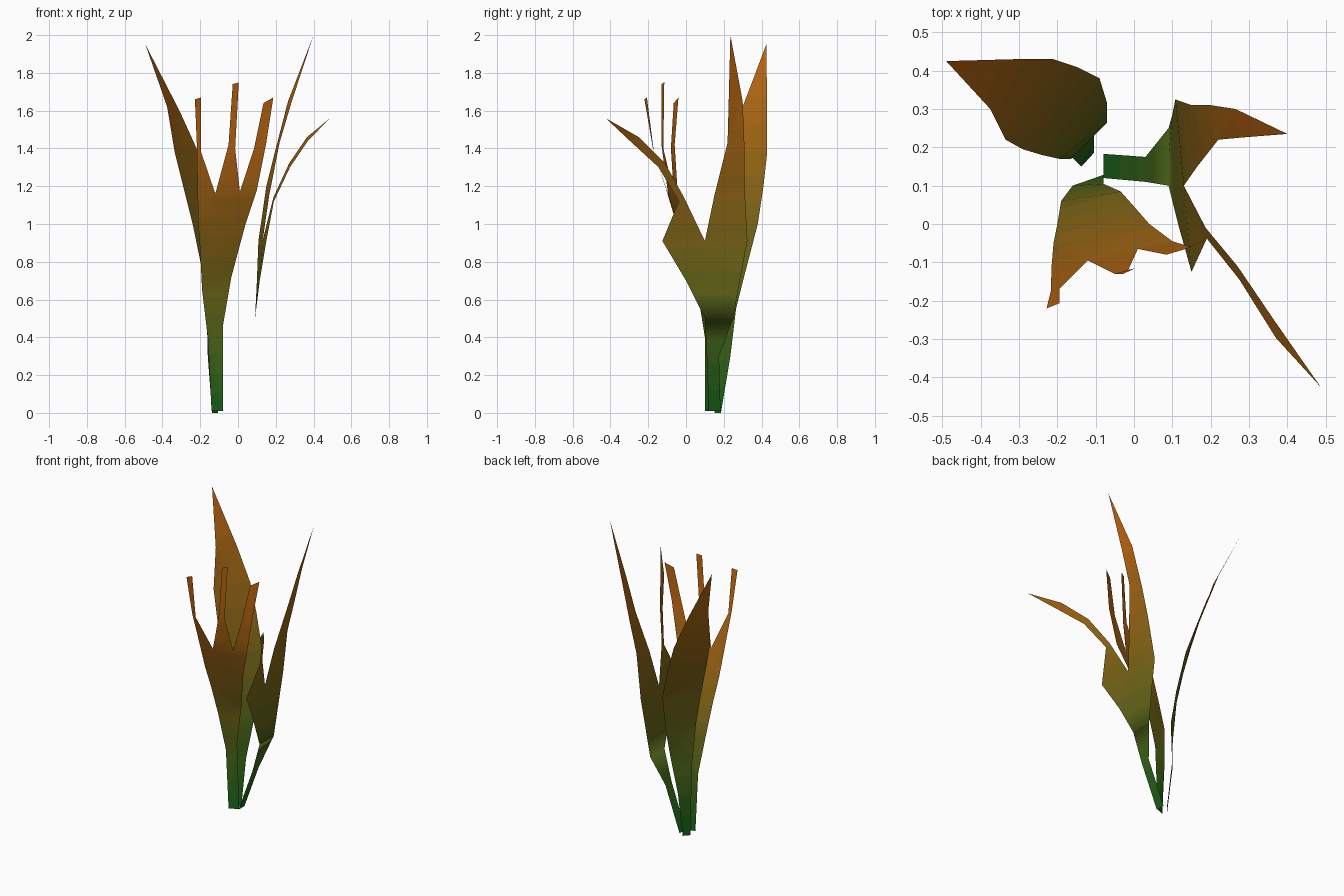
import bpy, bmesh
from mathutils import Vector

if "Cube" in bpy.data.objects:
    bpy.data.objects.remove(bpy.data.objects["Cube"])

BANDS = 14
LOW, HIGH = (0.008, 0.13, 0.010), (0.50, 0.125, 0.005)

# Green-to-orange ramp shared by all leaves
ramp = []
for i in range(BANDS):
    t = (i + 0.5) / BANDS
    m = bpy.data.materials.new(f"leaf_tone_{i}")
    m.diffuse_color = (*[a + (b - a) * t ** 1.5 for a, b in zip(LOW, HIGH)], 1)
    m.use_nodes = True
    m.node_tree.nodes["Principled BSDF"].inputs["Base Color"].default_value = m.diffuse_color
    ramp.append(m)


def ribbon(bm, left, right):
    """Strip of blade between two edges; equal end points close to a tip."""
    for i in range(len(left) - 1):
        pts = [left[i], right[i], right[i + 1]]
        if left[i + 1] != right[i + 1]:
            pts.append(left[i + 1])
        bm.faces.new([bm.verts.new(p) for p in pts])


def leaf(name, strips, top, extra=None):
    """Join strips into one sheet, slice it into height bands and colour them."""
    bm = bmesh.new()
    for left, right in strips:
        ribbon(bm, left, right)
    if extra:
        bm.faces.new([bm.verts.new(p) for p in extra])
    bmesh.ops.remove_doubles(bm, verts=bm.verts, dist=0.001)
    bmesh.ops.triangulate(bm, faces=bm.faces)
    for i in range(1, BANDS):
        bmesh.ops.bisect_plane(bm, geom=bm.verts[:] + bm.edges[:] + bm.faces[:],
                               plane_co=Vector((0, 0, top * i / BANDS)),
                               plane_no=Vector((0, 0, 1)))
    bm.normal_update()
    for f in bm.faces:
        z = f.calc_center_median().z
        f.material_index = min(BANDS - 1, int(z / top * BANDS))
        f.smooth = True
    me = bpy.data.meshes.new(name)
    bm.to_mesh(me)
    bm.free()
    for m in ramp:
        me.materials.append(m)
    bpy.context.collection.objects.link(bpy.data.objects.new(name, me))


# Broad pointed leaf at the back left
tip = (-.49, .425, 1.95)
leaf("broad_leaf", [(
    [(-.137, .15, 0), (-.16, .172, .3), (-.165, .17, .5), (-.195, .17, .78),
     (-.24, .18, 1.0), (-.29, .195, 1.2), (-.335, .22, 1.38), (-.375, .30, 1.62), tip],
    [(-.105, .185, 0), (-.105, .235, .3), (-.07, .265, .55), (-.07, .315, .75),
     (-.09, .38, 1.0), (-.15, .41, 1.2), (-.21, .43, 1.38), (-.31, .43, 1.6), tip])], 1.95)

# Front leaf: body, then three blunt fingers split by two notches
L0, R0 = (-.21, -.05, 1.0), (.04, 0, 1.0)
L1, R1 = (-.215, -.11, 1.2), (.1, -.045, 1.18)
n1, n2 = (-.12, -.095, 1.16), (.01, -.065, 1.17)
leaf("fingered_leaf", [
    ([(-.14, .10, .01), (-.16, .10, .4), (-.19, .06, .65), (-.2, 0, .85), L0],
     [(-.08, .128, .01), (-.08, .105, .46), (-.035, .085, .72), (.005, .04, .87), R0]),
    ([L1, (-.217, -.175, 1.4), (-.228, -.22, 1.66)],
     [n1, (-.195, -.17, 1.38), (-.195, -.207, 1.67)]),
    ([n1, (-.05, -.13, 1.42), (-.028, -.13, 1.74)],
     [n2, (-.015, -.12, 1.4), (.004, -.115, 1.75)]),
    ([n2, (.085, -.08, 1.4), (.135, -.065, 1.64)],
     [R1, (.148, -.06, 1.42), (.187, -.04, 1.67)]),
], 1.45, extra=[L0, R0, R1, n2, n1, L1])

# Right leaf: one stem forking into a tall blade and a thin drooping spike
crotch, outer, inner = (.13, .10, .91), (.15, -.125, .91), (.108, .325, .91)
tall, spike = (.40, .235, 2.0), (.487, -.425, 1.56)
mid = (.108, .12, .7)
leaf("forked_leaf", [
    ([(-.08, .183, .01), (.03, .175, .3), (.09, .25, .5), (.10, .285, .7), inner],
     [(-.08, .12, .01), (.03, .11, .3), (.09, .175, .5), mid, crotch]),
    ([(.03, .12, .3), (.09, .175, .5), mid, crotch],
     [(.03, .11, .3), (.09, .10, .5), (.115, 0, .7), outer]),
    ([inner, (.15, .31, 1.2), (.20, .31, 1.4), (.265, .30, 1.65), tall],
     [crotch, (.165, .15, 1.15), (.22, .22, 1.43), (.285, .226, 1.65), tall]),
    ([crotch, (.187, -.01, 1.14), (.27, -.11, 1.32), (.365, -.25, 1.46), spike],
     [outer, (.19, -.038, 1.12), (.275, -.145, 1.3), (.37, -.297, 1.44), spike]),
], 1.75)
